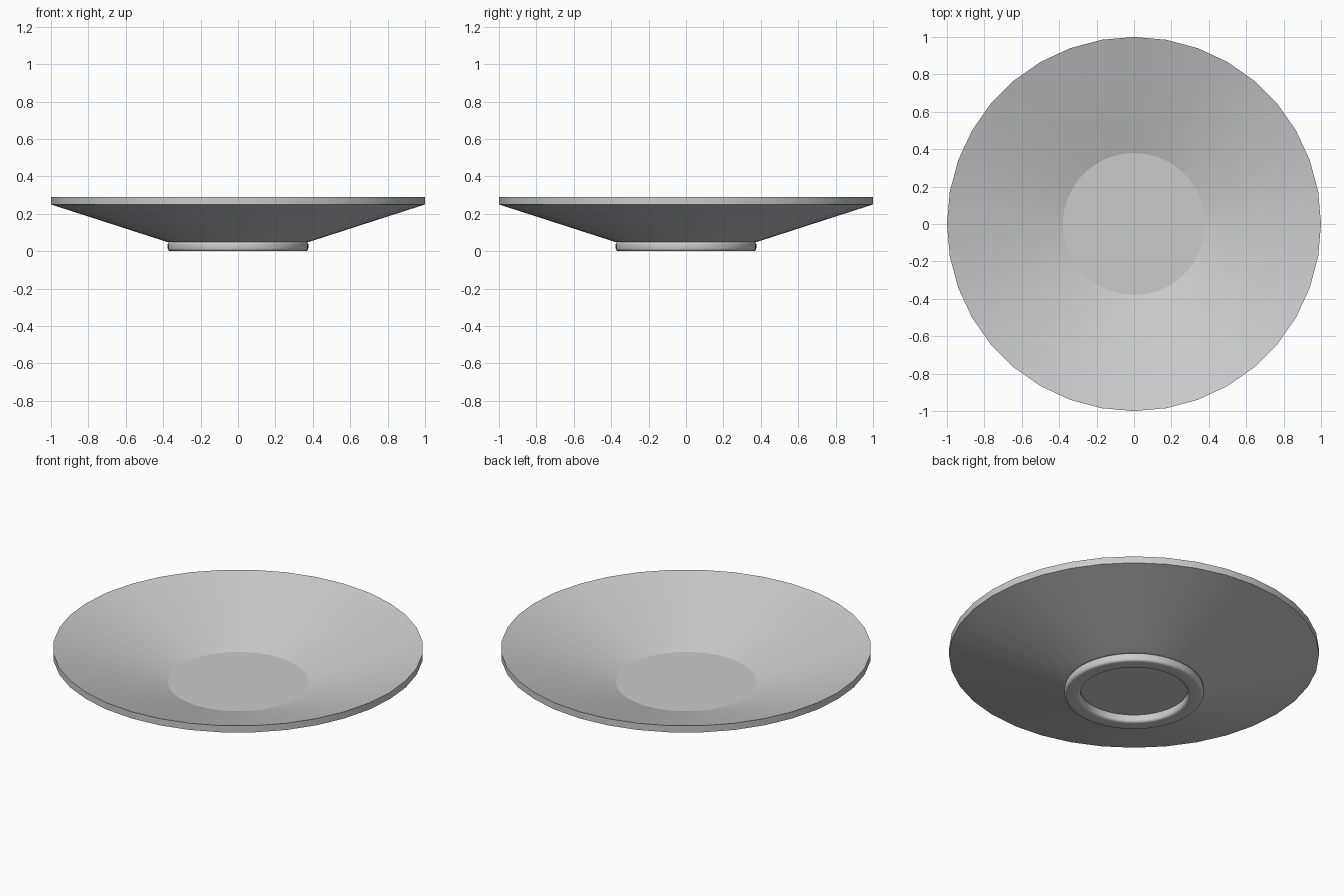
import bpy
import math

cube = bpy.data.objects.get("Cube")
if cube:
    bpy.data.objects.remove(cube, do_unlink=True)

# Plain grey glaze
glaze = bpy.data.materials.new("grey glaze")
glaze.use_nodes = True
grey = (0.6, 0.6, 0.6, 1)
glaze.diffuse_color = grey
glaze.node_tree.nodes["Principled BSDF"].inputs["Base Color"].default_value = grey


def lathe(name, profile, sides, closed):
    """Turn a (radius, height) profile around z; open profiles get end caps."""
    verts, faces = [], []
    for r, z in profile:
        for i in range(sides):
            a = math.tau * i / sides
            verts.append((r * math.cos(a), r * math.sin(a), z))
    n = len(profile)
    for j in range(n if closed else n - 1):
        k = (j + 1) % n
        for i in range(sides):
            m = (i + 1) % sides
            faces.append((j * sides + i, j * sides + m,
                          k * sides + m, k * sides + i))
    if not closed:
        faces.append(tuple(reversed(range(sides))))
        faces.append(tuple(range((n - 1) * sides, n * sides)))
    mesh = bpy.data.meshes.new(name)
    mesh.from_pydata(verts, [], faces)
    mesh.materials.append(glaze)
    obj = bpy.data.objects.new(name, mesh)
    bpy.context.collection.objects.link(obj)
    bpy.ops.object.select_all(action='DESELECT')
    obj.select_set(True)
    bpy.context.view_layer.objects.active = obj
    return obj


# Wide conical dish: underside, thick rim, sloping inside, flat floor
lathe("dish", [(0.38, 0.05), (1, 0.25), (1, 0.29), (0.38, 0.088)], 36, False)
bpy.ops.object.shade_smooth_by_angle(angle=math.radians(15))

# Foot ring with rounded edges, its top just inside the dish
inner, outer, top, radius, steps = 0.29, 0.376, 0.052, 0.016, 5
corners = [(inner + radius, radius, 180), (outer - radius, radius, 270),
           (outer - radius, top - radius, 0), (inner + radius, top - radius, 90)]
section = []
for cx, cz, start in corners:
    for s in range(steps):
        a = math.radians(start + 90 * s / (steps - 1))
        section.append((cx + radius * math.cos(a), cz + radius * math.sin(a)))
lathe("foot_ring", section, 72, True)
bpy.ops.object.shade_smooth_by_angle(angle=math.radians(40))
